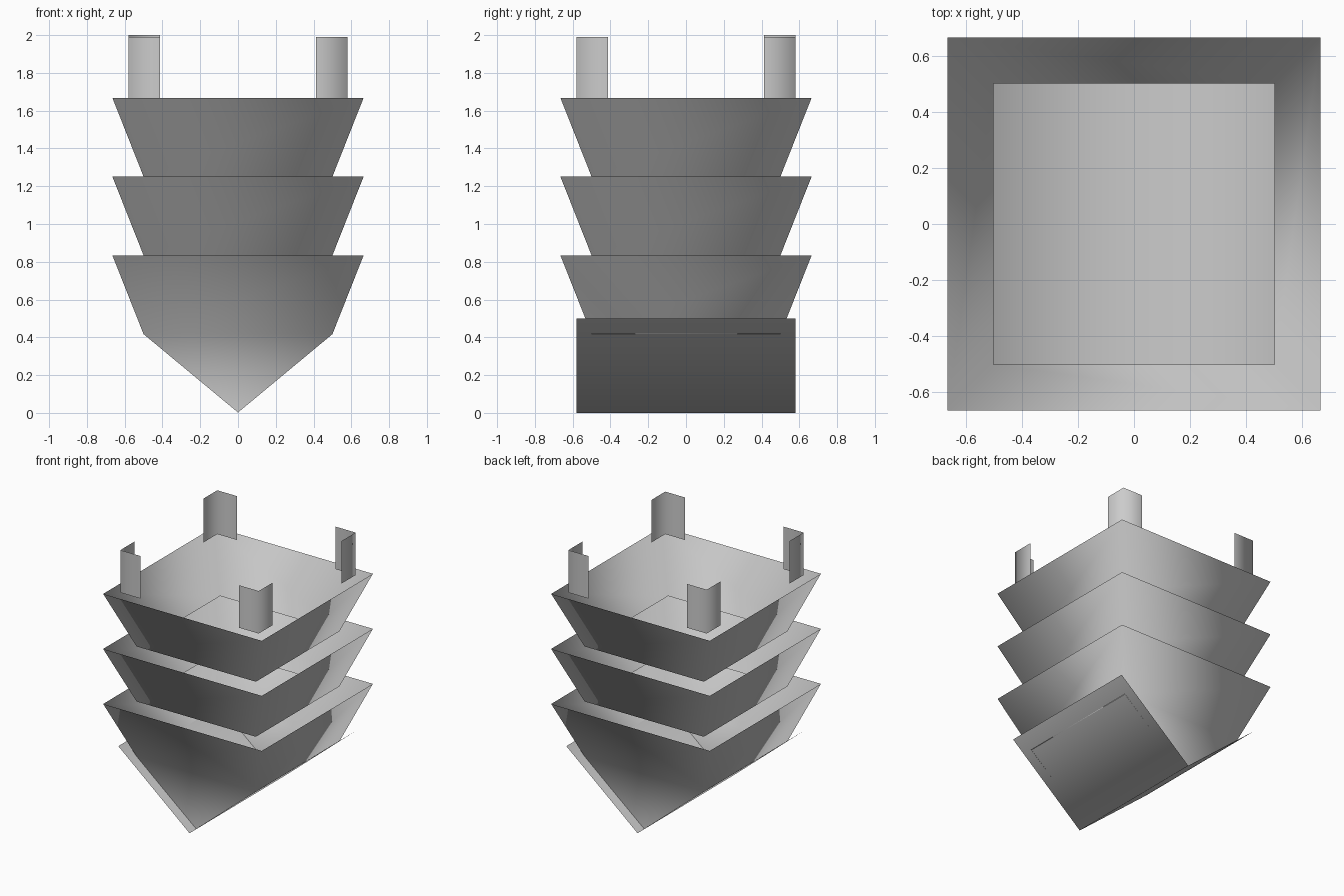
import bpy

if "Cube" in bpy.data.objects:
    bpy.data.objects.remove(bpy.data.objects["Cube"])

RIM, BASE = 0.665, 0.5
STEP = 0.417


def sheet(name, verts, faces):
    """Smooth-shaded open sheet, as in folded card."""
    me = bpy.data.meshes.new(name)
    me.from_pydata(verts, [], faces)
    me.polygons.foreach_set("use_smooth", [True] * len(faces))
    ob = bpy.data.objects.new(name, me)
    bpy.context.collection.objects.link(ob)
    return ob


def square(h, z):
    return [(-h, -h, z), (h, -h, z), (h, h, z), (-h, h, z)]


# Three flared open tiers; the lowest also carries the two gable ends
for i in range(3):
    z = STEP * (i + 1)
    verts = square(BASE, z) + square(RIM, z + STEP)
    faces = [(k, (k + 1) % 4, (k + 1) % 4 + 4, k + 4) for k in range(4)]
    if i == 0:
        verts += [(0, -BASE, 0.002), (0, BASE, 0.002)]
        faces += [(0, 8, 1), (2, 9, 3)]
    sheet(("lower", "middle", "upper")[i] + "_tier", verts, faces)

# V-shaped folded panel, overhanging the gables and eaves
W, D, H = 0.597, 0.58, 0.5
sheet("folded_panel",
      [(x, y, z) for y in (-D, D) for x, z in ((-W, H), (0, 0), (W, H))],
      [(0, 3, 4, 1), (1, 4, 5, 2)])

# Angle brackets standing at the four corners
for sx in (-1, 1):
    for sy in (-1, 1):
        tall = sx < 0 < sy
        top = 2.0 if tall else 1.99
        inner = 0.413
        plan = [(sx * inner, sy * D), (sx * D, sy * D), (sx * D, sy * inner)]
        name = ("back" if sy > 0 else "front") + ("_right" if sx > 0 else "_left")
        faces = [(0, 1, 4, 3), (1, 2, 5, 4)]
        if sx * sy > 0:
            faces = [f[::-1] for f in faces]
        sheet(name + "_bracket",
              [(x, y, z) for z in (4 * STEP, top) for x, y in plan], faces)
